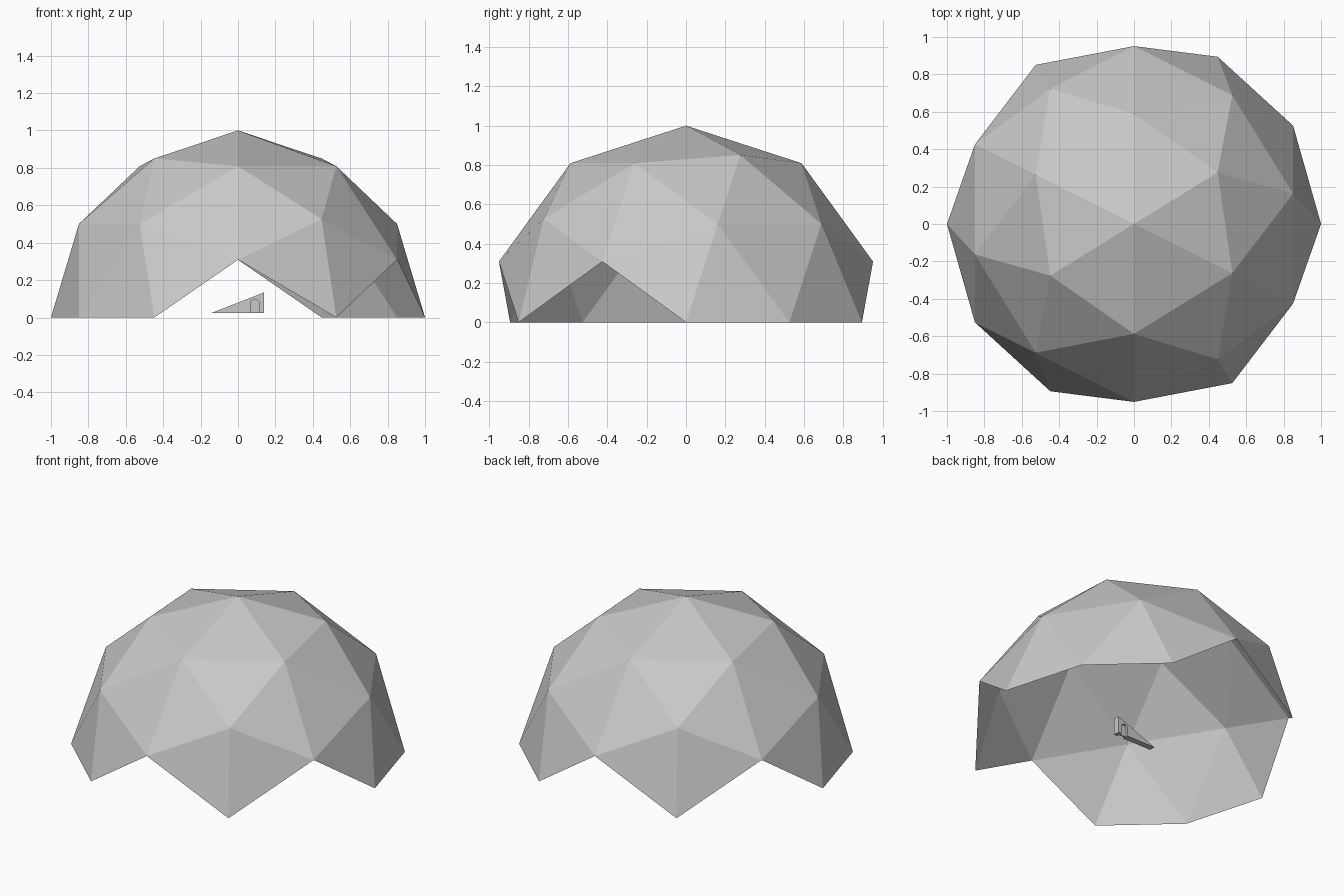
import bpy, bmesh, math
from mathutils import Vector, Matrix
from itertools import combinations

if "Cube" in bpy.data.objects:
    bpy.data.objects.remove(bpy.data.objects["Cube"])

gray = bpy.data.materials.new("light_gray")
gray.diffuse_color = (0.58, 0.58, 0.58, 1)
gray.use_nodes = True
gray.node_tree.nodes["Principled BSDF"].inputs["Base Color"].default_value = gray.diffuse_color


def add_object(name, bm):
    mesh = bpy.data.meshes.new(name)
    bm.to_mesh(mesh)
    bm.free()
    mesh.materials.append(gray)
    obj = bpy.data.objects.new(name, mesh)
    bpy.context.collection.objects.link(obj)
    return obj


def extruded(name, profile, y0, y1):
    """Extrude an x-z outline along y."""
    bm = bmesh.new()
    face = bm.faces.new([bm.verts.new((x, y0, z)) for x, z in profile])
    ext = bmesh.ops.extrude_face_region(bm, geom=[face])
    moved = [v for v in ext["geom"] if isinstance(v, bmesh.types.BMVert)]
    bmesh.ops.translate(bm, vec=(0, y1 - y0, 0), verts=moved)
    bmesh.ops.recalc_face_normals(bm, faces=bm.faces)
    return add_object(name, bm)


# Geodesic dome: icosahedron corners plus edge midpoints pushed onto a unit sphere
phi = (1 + math.sqrt(5)) / 2
corners = []
for s in (-1, 1):
    for t in (-phi, phi):
        corners += [Vector((0, s, t)), Vector((s, t, 0)), Vector((t, 0, s))]
mids = [p + q for p, q in combinations(corners, 2) if (p - q).length < 2.1]
turn = Matrix.Rotation(-math.atan(phi), 3, 'Z')

bm = bmesh.new()
for p in corners + mids:
    bm.verts.new(turn @ p.normalized())
bmesh.ops.convex_hull(bm, input=bm.verts)
# Drop every panel reaching below the ground, leaving triangular openings
low = [f for f in bm.faces if min(v.co.z for v in f.verts) < -0.01]
bmesh.ops.delete(bm, geom=low, context='FACES')
bmesh.ops.recalc_face_normals(bm, faces=bm.faces)
for f in bm.faces:
    if f.normal.dot(f.calc_center_median()) < 0:
        f.normal_flip()
add_object("dome_shell", bm)

# Small wedge wall inside the dome, with an arched doorway
base, cx, r, spring = 0.024, 0.09, 0.024, 0.074
arch = [(cx + r * math.cos(math.pi * i / 8), spring + r * math.sin(math.pi * i / 8))
        for i in range(9)]
door = [(cx + r, base)] + arch + [(cx - r, base)]
extruded("wedge_wall", [(-0.143, base), (0.139, 0.134), (0.139, base)] + door, -0.02, 0.02)

# Recessed door panel closing the doorway
extruded("door_panel", door, -0.004, 0.004)
